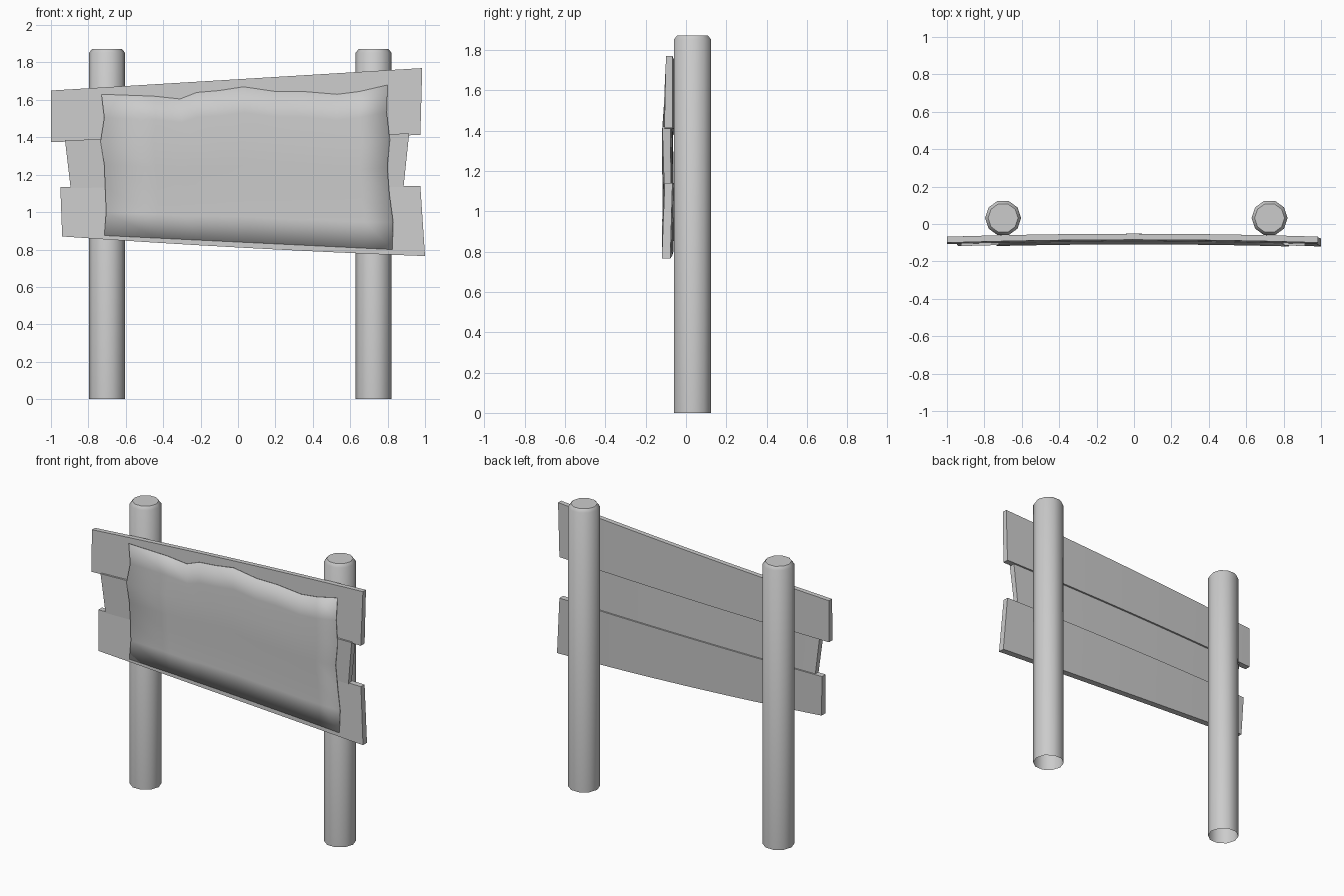
import bpy, bmesh, math

cube = bpy.data.objects.get("Cube")
if cube:
    bpy.data.objects.remove(cube)

grey = bpy.data.materials.new("plain grey")
grey.use_nodes = True
colour = (0.6, 0.6, 0.6, 1)
grey.diffuse_color = colour
grey.node_tree.nodes["Principled BSDF"].inputs["Base Color"].default_value = colour


def finish(bm, name, angle):
    mesh = bpy.data.meshes.new(name)
    bm.to_mesh(mesh)
    bm.free()
    mesh.materials.append(grey)
    obj = bpy.data.objects.new(name, mesh)
    bpy.context.collection.objects.link(obj)
    bpy.ops.object.select_all(action='DESELECT')
    obj.select_set(True)
    bpy.context.view_layer.objects.active = obj
    bpy.ops.object.shade_smooth_by_angle(angle=math.radians(angle))
    return obj


def lerp(a, b, t):
    return a + (b - a) * t


def bow(x):
    """Backward bulge of the boards at mid span."""
    return 0.016 * (1 - x * x)


# Round posts with a chamfered top and an open foot
def post(name, x):
    bm = bmesh.new()
    rings = []
    for r, z in ((0.096, 0), (0.096, 1.852), (0.08, 1.872)):
        rings.append([bm.verts.new((x + r * math.cos(a), 0.032 + r * math.sin(a), z))
                      for a in (math.tau * i / 10 for i in range(10))])
    for low, high in zip(rings, rings[1:]):
        for i in range(10):
            j = (i + 1) % 10
            bm.faces.new((low[i], low[j], high[j], high[i]))
    bm.faces.new(rings[-1])
    finish(bm, name, 40)


post("right_post", -0.70)
post("left_post", 0.725)


# Bowed planks: corner points are (x, z); front and back depths at top and bottom
def plank(name, tl, tr, bl, br, top_y, bottom_y, sag=0.0):
    bm = bmesh.new()
    rings = []
    steps = 8
    for i in range(steps + 1):
        t = i / steps
        dip = sag * 4 * t * (1 - t)
        tx, tz = lerp(tl[0], tr[0], t), lerp(tl[1], tr[1], t)
        bx, bz = lerp(bl[0], br[0], t), lerp(bl[1], br[1], t) - dip
        rings.append([bm.verts.new(p) for p in (
            (tx, top_y[0] + bow(tx), tz), (tx, top_y[1] + bow(tx), tz),
            (bx, bottom_y[1] + bow(bx), bz), (bx, bottom_y[0] + bow(bx), bz))])
    for a, b in zip(rings, rings[1:]):
        for i in range(4):
            j = (i + 1) % 4
            bm.faces.new((a[i], a[j], b[j], b[i]))
    bm.faces.new(rings[0])
    bm.faces.new(rings[-1])
    bmesh.ops.recalc_face_normals(bm, faces=bm.faces[:])
    finish(bm, name, 30)


plank("top_plank", (-1, 1.65), (0.985, 1.77), (-1, 1.375), (0.975, 1.412),
      (-0.1, -0.068), (-0.108, -0.068))
plank("middle_plank", (-0.925, 1.385), (0.915, 1.42), (-0.895, 1.13), (0.885, 1.135),
      (-0.12, -0.08), (-0.112, -0.078))
plank("bottom_plank", (-0.95, 1.135), (0.975, 1.14), (-0.94, 0.87), (1, 0.765),
      (-0.106, -0.068), (-0.12, -0.078), sag=0.008)

# Thin torn sheet draped over the front of the planks
top_edge = [(-0.73, 1.63), (-0.45, 1.62), (-0.31, 1.605), (-0.22, 1.64), (-0.1, 1.65),
            (0.03, 1.67), (0.2, 1.645), (0.35, 1.645), (0.53, 1.63), (0.65, 1.645), (0.8, 1.68)]
left_edge = [0, 0.015, -0.005, 0.015, 0.02, 0.025, 0.015]
right_edge = [0, -0.005, 0.012, -0.002, 0.01, 0.03, 0.025]
depths = [-0.106, -0.112, -0.122, -0.122, -0.118, -0.12, -0.122]

bm = bmesh.new()
rows = []
for r, depth in enumerate(depths):
    row = []
    for x, z in top_edge:
        s = (x + 0.73) / 1.53
        px = x + lerp(left_edge[r], right_edge[r], s)
        pz = lerp(z, lerp(0.875, 0.80, s), r / (len(depths) - 1))
        row.append(bm.verts.new((px, depth - 0.003 + bow(px), pz)))
    rows.append(row)
for a, b in zip(rows, rows[1:]):
    for i in range(len(a) - 1):
        bm.faces.new((a[i], b[i], b[i + 1], a[i + 1]))
sheet = finish(bm, "torn_sheet", 60)
solid = sheet.modifiers.new("thickness", 'SOLIDIFY')
solid.thickness = 0.004
